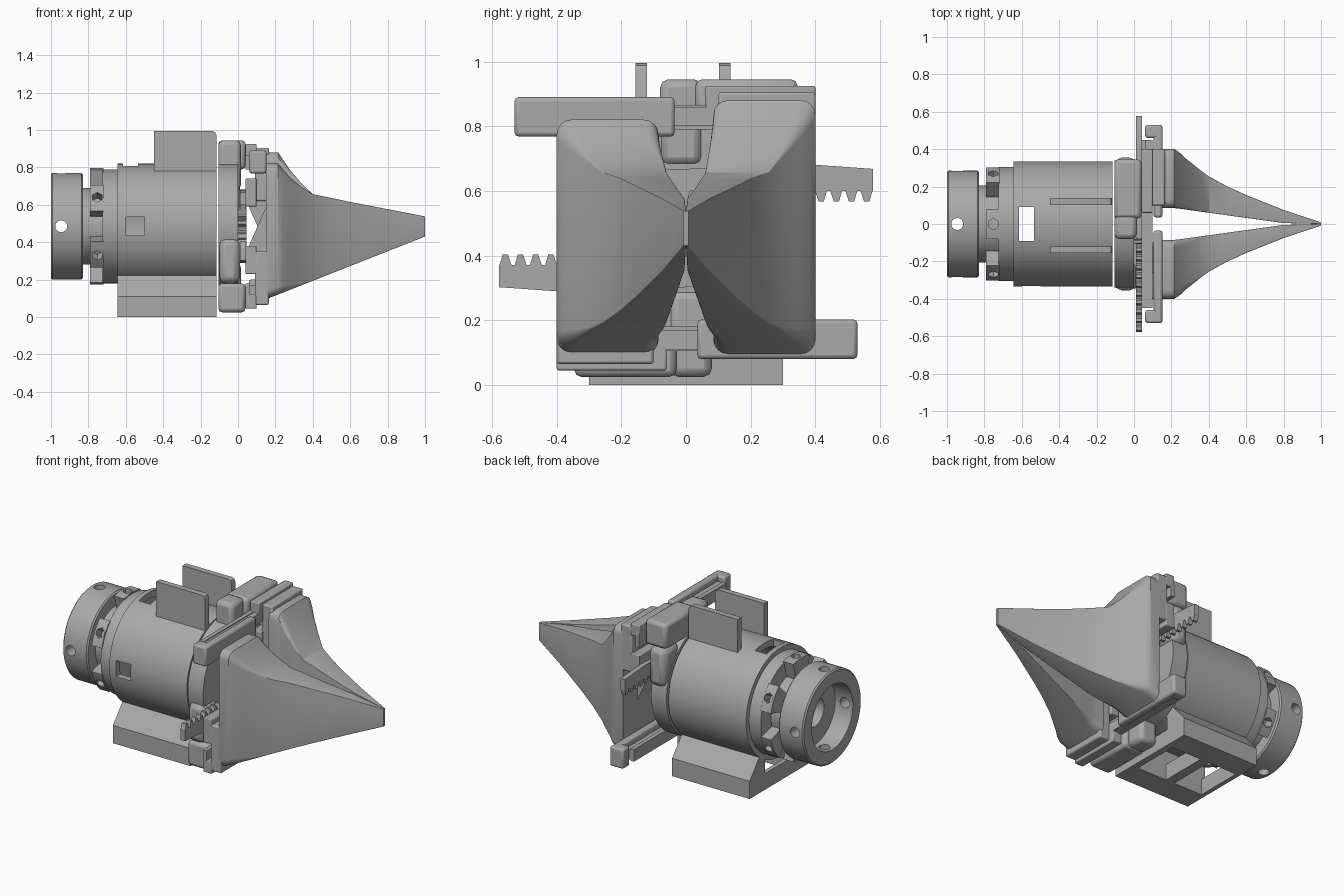
import bpy, bmesh, math
from mathutils import Vector, Matrix

old = bpy.data.objects.get("Cube")
if old:
    bpy.data.objects.remove(old, do_unlink=True)

C = 0.485  # height of the main axis
TAU = math.tau

grey = bpy.data.materials.new("plain_grey")
grey.use_nodes = True
grey.diffuse_color = (0.4, 0.4, 0.4, 1)
grey.node_tree.nodes["Principled BSDF"].inputs["Base Color"].default_value = (0.4, 0.4, 0.4, 1)


def finish(name, bm, bevel=0, cutters=(), segments=2):
    bmesh.ops.recalc_face_normals(bm, faces=bm.faces)
    me = bpy.data.meshes.new(name)
    bm.to_mesh(me)
    bm.free()
    me.materials.append(grey)
    ob = bpy.data.objects.new(name, me)
    bpy.context.collection.objects.link(ob)
    if bevel:
        mod = ob.modifiers.new("bevel", "BEVEL")
        mod.width, mod.segments = bevel, segments
    for cutter in cutters:
        mod = ob.modifiers.new("cut", "BOOLEAN")
        mod.operation, mod.object, mod.solver = "DIFFERENCE", cutter, "EXACT"
    if cutters:
        deps = bpy.context.evaluated_depsgraph_get()
        baked = bpy.data.meshes.new_from_object(ob.evaluated_get(deps))
        ob.modifiers.clear()
        ob.data = baked
        for cutter in cutters:
            bpy.data.objects.remove(cutter, do_unlink=True)
    bpy.ops.object.select_all(action="DESELECT")
    ob.select_set(True)
    bpy.context.view_layer.objects.active = ob
    bpy.ops.object.shade_smooth_by_angle(angle=math.radians(30))
    return ob


def box(name, x, y, z, bevel=0, turn=1):
    """Box from ranges; turn=-1 gives the copy half a turn around the axis."""
    bm = bmesh.new()
    bmesh.ops.create_cube(bm, size=1)
    for v in bm.verts:
        p = [r[0] + (c + 0.5) * (r[1] - r[0]) for r, c in zip((x, y, z), v.co)]
        v.co = (p[0], turn * p[1], C + turn * (p[2] - C))
    return finish(name, bm, bevel)


def prism(name, outline, start, end, turn=1, along="x", cutters=()):
    """Extrude a (y, z) outline along x, or an (x, z) outline along y."""
    bm = bmesh.new()
    ends = []
    for e in (start, end):
        pts = [(e, a, b) if along == "x" else (a, e, b) for a, b in outline]
        ends.append([bm.verts.new((x, turn * y, C + turn * (z - C))) for x, y, z in pts])
    a, b = ends
    bm.faces.new(a)
    bm.faces.new(b)
    for i in range(len(a)):
        j = (i + 1) % len(a)
        bm.faces.new((a[i], a[j], b[j], b[i]))
    return finish(name, bm, 0, cutters)


def lathe(name, profile, cutters=(), n=64):
    """Revolve a closed (x, radius) profile around the main axis."""
    bm = bmesh.new()
    rings = [[bm.verts.new((x, r * math.cos(TAU * i / n), C + r * math.sin(TAU * i / n)))
              for i in range(n)] for x, r in profile]
    for a, b in zip(rings, rings[1:] + rings[:1]):
        for i in range(n):
            j = (i + 1) % n
            bm.faces.new((a[i], a[j], b[j], b[i]))
    return finish(name, bm, 0, cutters)


def peg(name, x, angle, radius, r0, r1, sides):
    """Radial cylinder between two distances from the axis."""
    bm = bmesh.new()
    d = Vector((0, math.cos(angle), math.sin(angle)))
    rot = d.to_track_quat("Z", "Y").to_matrix().to_4x4()
    mat = Matrix.Translation(Vector((x, 0, C)) + d * (r0 + r1) / 2) @ rot
    bmesh.ops.create_cone(bm, cap_ends=True, segments=sides, radius1=radius, radius2=radius,
                          depth=r1 - r0, matrix=mat)
    return finish(name, bm)


# Rear collar with bore and radial screw holes
holes = [peg("hole_cutter", -0.945, TAU * k / 4, 0.032, 0.15, 0.4, 20) for k in range(4)]
lathe("rear_collar", [(-1, 0.277), (-0.992, 0.285), (-0.838, 0.285), (-0.83, 0.277), (-0.83, 0.205),
                      (-0.715, 0.205), (-0.715, 0.09), (-0.88, 0.09), (-0.88, 0.2), (-1, 0.2)], holes)

# Castellated coupling ring, each tooth with a hexagonal pocket
lathe("coupling_ring", [(-0.725, 0.305), (-0.64, 0.305), (-0.64, 0.09), (-0.725, 0.09)])
for k in range(6):
    mid = TAU * (k + 0.5) / 6
    arc = [mid + math.radians(t) for t in range(-15, 16, 5)]
    outline = [(0.312 * math.cos(a), C + 0.312 * math.sin(a)) for a in arc]
    outline += [(0.2 * math.cos(a), C + 0.2 * math.sin(a)) for a in reversed(arc)]
    pocket = peg("pocket_cutter", -0.752, mid, 0.03, 0.25, 0.4, 6)
    prism("coupling_tooth", outline, -0.79, -0.72, cutters=[pocket])

# Hollow main housing with windows
windows = [box("window_cutter", (-0.615, -0.535), (-0.09, 0.09), (-0.1, 1.1)),
           box("window_cutter", (-0.6, -0.5), (-0.5, -0.2), (0.435, 0.535))]
lathe("main_housing", [(-0.645, 0.335), (-0.115, 0.335), (-0.115, 0.295), (-0.645, 0.295)], windows)

# Base rails, cross bars and top fins
for s in (-1, 1):
    prism("base_rail", [(s * 0.15, 0), (s * 0.3, 0), (s * 0.3, 0.11), (s * 0.205, 0.222), (s * 0.15, 0.2)],
          -0.645, -0.115)
    yc = s * 0.129 - 0.009
    prism("top_fin", [(-0.45, 0.76), (-0.115, 0.76), (-0.115, 0.972), (-0.122, 0.988), (-0.138, 0.995),
                      (-0.45, 0.995)], yc - 0.018, yc + 0.018, along="y")
for x0, x1 in ((-0.645, -0.618), (-0.42, -0.36), (-0.155, -0.115)):
    box("base_cross_bar", (x0, x1), (-0.16, 0.16), (0, 0.1))

# Front flange and drive pinion
lathe("front_flange", [(-0.105, 0.34), (0, 0.34), (0, 0.03), (-0.105, 0.03)])
gear = []
for k in range(14):
    for t, r in ((0, 0.075), (0.3, 0.075), (0.45, 0.105), (0.75, 0.105)):
        a = TAU * (k + t) / 14
        gear.append((r * math.cos(a), C + r * math.sin(a)))
prism("drive_pinion", gear, -0.02, 0.045)

# Toothed rack outline
rack = [(-0.08, 0.665), (-0.08, 0.6)]
pitch, count = 0.047, 14
for k in range(count):
    y = -0.08 + pitch * k
    rack += [(y + 0.009, 0.6), (y + 0.02, 0.567), (y + 0.036, 0.567), (y + 0.046, 0.6)]
rack += [(0.578, 0.6), (0.578, 0.668), (0.38, 0.682)]

# Slides, racks and carriers: each appears twice, half a turn apart
for turn in (1, -1):
    prism("rack", rack, 0.012, 0.042, turn)
    box("guide_lug", (-0.105, 0.015), (-0.08, 0.05), (0.68, 0.945), 0.025, turn)
    box("guide_block", (-0.105, 0.04), (0.03, 0.345), (0.79, 0.945), 0.02, turn)
    box("flange_lug", (-0.1, 0.012), (0.2, 0.355), (0.55, 0.79), 0.035, turn)
    box("guide_rail", (0.04, 0.065), (-0.45, 0.4), (0.79, 0.865), 0, turn)
    box("slide_neck", (0.06, 0.1), (-0.45, 0.3), (0.8, 0.86), 0, turn)
    box("slide_bar", (0.105, 0.152), (-0.53, -0.035), (0.768, 0.89), 0.012, turn)
    box("slide_end", (0.06, 0.15), (-0.53, -0.46), (0.768, 0.89), 0.012, turn)
    box("carrier_plate", (0.04, 0.1), (0.08, 0.4), (0.59, 0.74), 0.005, turn)
    box("carrier_cap", (0.04, 0.1), (0.06, 0.4), (0.85, 0.925), 0.006, turn)
    box("carrier_bridge", (0.09, 0.165), (0.1, 0.4), (0.62, 0.905), 0.008, turn)
    prism("carrier_gusset", [(0.06, 0.585), (0.155, 0.37), (0.19, 0.37), (0.19, 0.7), (0.06, 0.7)],
          0.12, 0.26, turn, along="y")

# Tapering jaws, lofted from rounded sections: x, outer y, top z
STATIONS = [(0.15, 0.4, 0.82), (0.215, 0.4, 0.82), (0.24, 0.385, 0.79), (0.28, 0.348, 0.745),
            (0.34, 0.3, 0.695), (0.4, 0.255, 0.657), (0.5, 0.2, 0.637), (0.6, 0.155, 0.615),
            (0.8, 0.075, 0.577), (1.0, 0.008, 0.538)]
for side, name, lift in ((-1, "right_jaw", 0), (1, "left_jaw", 0.06)):
    bm = bmesh.new()
    rings = []
    for x, outer, top in STATIONS:
        inner = max(0.0, min(0.085, 0.085 - (x - 0.22) * 0.138))
        low = 0.095 + (x - 0.15) * 0.395
        top += lift * max(0, min(1, (0.4 - x) / 0.185))
        r = min(0.045 * max(0, (0.36 - x) / 0.14) + 0.002, 0.045, (outer - inner) * 0.4)
        ring = []
        for q, (cy, cz) in enumerate(((outer - r, top - r), (inner + r, top - r),
                                      (inner + r, low + r), (outer - r, low + r))):
            for t in range(5):
                a = TAU / 4 * (q + t / 4)
                ring.append(bm.verts.new((x, side * (cy + r * math.cos(a)), cz + r * math.sin(a))))
        rings.append(ring)
    for a, b in zip(rings, rings[1:]):
        for i in range(len(a)):
            j = (i + 1) % len(a)
            bm.faces.new((a[i], a[j], b[j], b[i]))
    bm.faces.new(rings[0])
    bm.faces.new(rings[-1])
    finish(name, bm)
